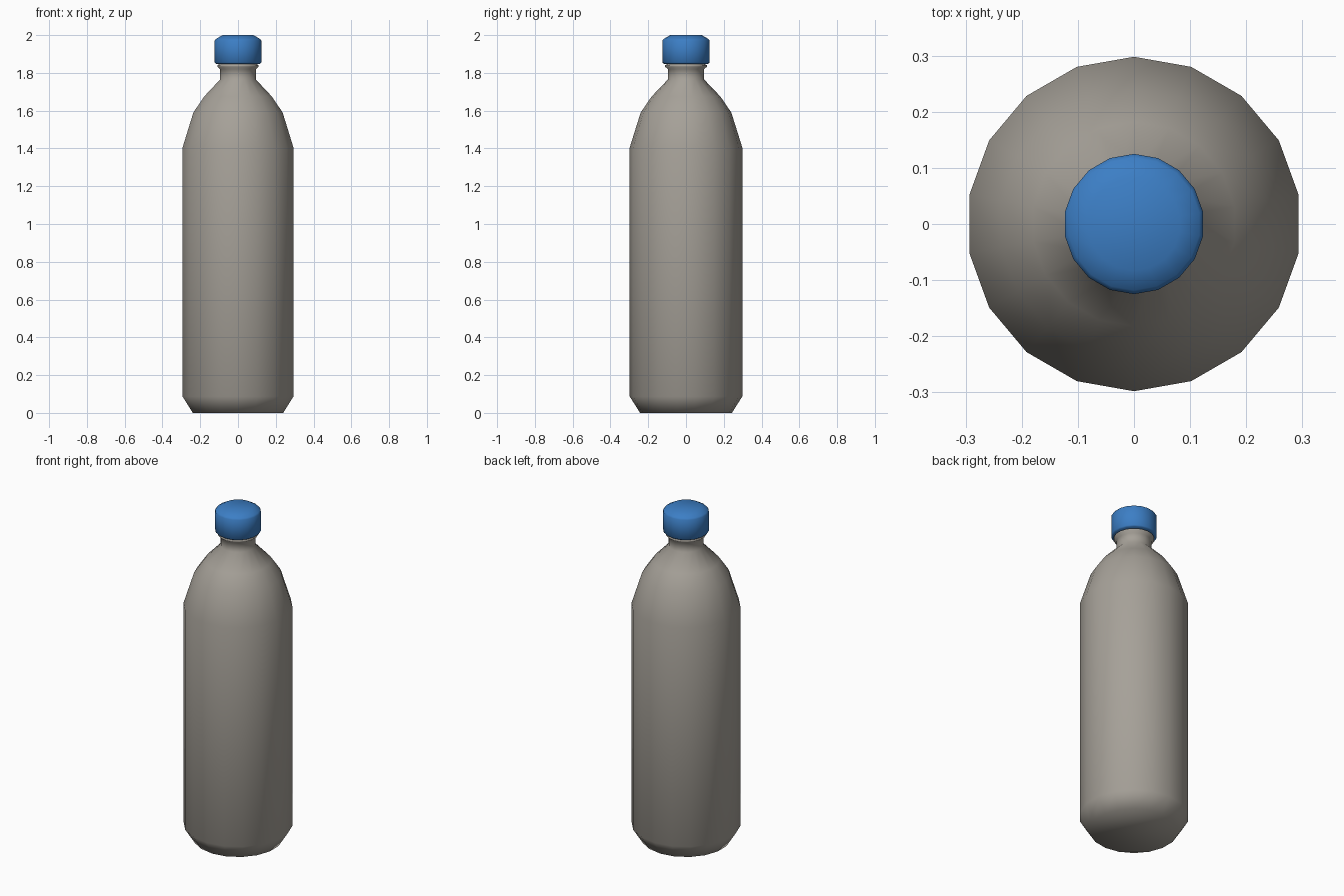
import bpy, bmesh, math

if "Cube" in bpy.data.objects:
    bpy.data.objects.remove(bpy.data.objects["Cube"])

SIDES = 18


def material(name, rgb):
    m = bpy.data.materials.new(name)
    m.diffuse_color = (*rgb, 1)
    m.use_nodes = True
    m.node_tree.nodes["Principled BSDF"].inputs["Base Color"].default_value = m.diffuse_color
    return m


def lathe(name, profile, mat):
    """Turn a (radius, height) profile into a closed 18-sided solid."""
    bm = bmesh.new()
    rings = []
    for r, z in profile:
        ring = []
        for i in range(SIDES):
            a = math.pi / 2 + i * math.tau / SIDES
            ring.append(bm.verts.new((r * math.cos(a), r * math.sin(a), z)))
        rings.append(ring)
    for lo, hi in zip(rings, rings[1:]):
        for i in range(SIDES):
            j = (i + 1) % SIDES
            bm.faces.new((lo[i], lo[j], hi[j], hi[i]))
    bm.faces.new(rings[0][::-1])
    bm.faces.new(rings[-1])
    for f in bm.faces:
        f.smooth = True
    mesh = bpy.data.meshes.new(name)
    bm.to_mesh(mesh)
    bm.free()
    mesh.materials.append(mat)
    ob = bpy.data.objects.new(name, mesh)
    bpy.context.collection.objects.link(ob)
    return ob


grey = material("warm_grey_plastic", (0.38, 0.355, 0.315))
blue = material("blue_plastic", (0.045, 0.21, 0.56))

# Bottle: chamfered base, straight wall, domed shoulder, neck with a lip
lathe("bottle_body", [
    (0.243, 0.0), (0.298, 0.087), (0.298, 1.405), (0.24, 1.59),
    (0.182, 1.675), (0.096, 1.765), (0.096, 1.82), (0.111, 1.833),
    (0.111, 1.841), (0.096, 1.848), (0.096, 1.90)], grey)

# Screw cap with bevelled rims
lathe("screw_cap", [
    (0.117, 1.848), (0.125, 1.855), (0.125, 1.972), (0.118, 1.98),
    (0.083, 2.0)], blue)
